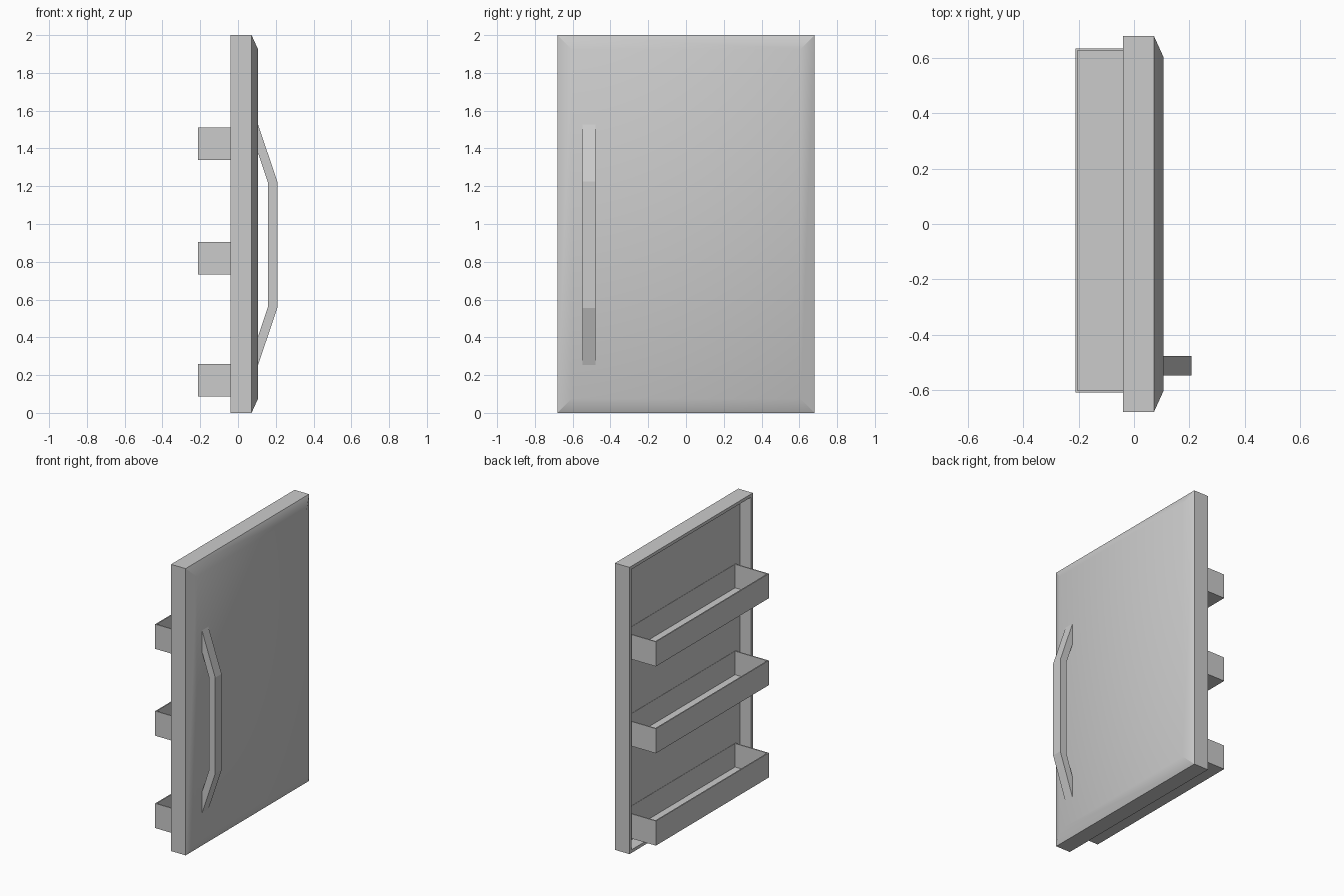
import bpy, bmesh, math

if "Cube" in bpy.data.objects:
    bpy.data.objects.remove(bpy.data.objects["Cube"])


def add_mesh(name, bm):
    bmesh.ops.recalc_face_normals(bm, faces=bm.faces[:])
    mesh = bpy.data.meshes.new(name)
    bm.to_mesh(mesh)
    bm.free()
    obj = bpy.data.objects.new(name, mesh)
    bpy.context.collection.objects.link(obj)
    return obj


def bridged_rings(name, rings):
    """Closed solid from a series of same-sized vertex rings."""
    bm = bmesh.new()
    loops = [[bm.verts.new(p) for p in ring] for ring in rings]
    n = len(rings[0])
    for a, b in zip(loops, loops[1:]):
        for i in range(n):
            j = (i + 1) % n
            bm.faces.new((a[i], a[j], b[j], b[i]))
    bm.faces.new(loops[0])
    bm.faces.new(loops[-1])
    return add_mesh(name, bm)


def rect_x(x, y0, y1, z0, z1):
    """Upright rectangle at a given x."""
    return [(x, y0, z0), (x, y1, z0), (x, y1, z1), (x, y0, z1)]


def rect_z(z, x0, x1, y0, y1):
    """Level rectangle at a given z."""
    return [(x0, y0, z), (x1, y0, z), (x1, y1, z), (x0, y1, z)]


# Door: bevelled outer face, hollow tray on the inner side
W, H = 0.68, 2.0
FLOOR = 0.045


def door_ring(x, inset):
    return rect_x(x, -W + inset, W - inset, inset, H - inset)


door = bridged_rings("door_panel", [
    door_ring(0.106, 0.075),
    door_ring(0.072, 0),
    door_ring(-0.04, 0),
    door_ring(-0.04, 0.022),
    door_ring(FLOOR, 0.022),
])
bpy.context.view_layer.objects.active = door
door.select_set(True)
bpy.ops.object.shade_smooth_by_angle(angle=math.radians(32))
door.select_set(False)

# Shelf bins: thin-walled open boxes reaching the recessed inner face
T = 0.008
X0, X1, Y0, Y1 = -0.212, FLOOR, -0.61, 0.635
for label, z in (("lower", 0.088), ("middle", 0.732), ("upper", 1.338)):
    top = z + 0.172
    inner = (X0 + T, X1 - 0.002, Y0 + T, Y1 - T)
    bridged_rings(label + "_bin", [
        rect_z(z, X0, X1, Y0, Y1),
        rect_z(top, X0, X1, Y0, Y1),
        rect_z(top, *inner),
        rect_z(z + T, *inner),
    ])

# Handle: angular bow profile extruded across y, mirrored about mid height
MID = 0.89
outer = [(0.1, 0.655), (0.208, 0.335)]
inner = [(0.158, 0.33), (0.1, 0.505)]
profile = [(x, MID + d) for x, d in outer]
profile += [(x, MID - d) for x, d in reversed(outer)]
profile += [(x, MID - d) for x, d in reversed(inner)]
profile += [(x, MID + d) for x, d in inner]
bridged_rings("handle", [[(x, y, z) for x, z in profile] for y in (-0.548, -0.478)])
